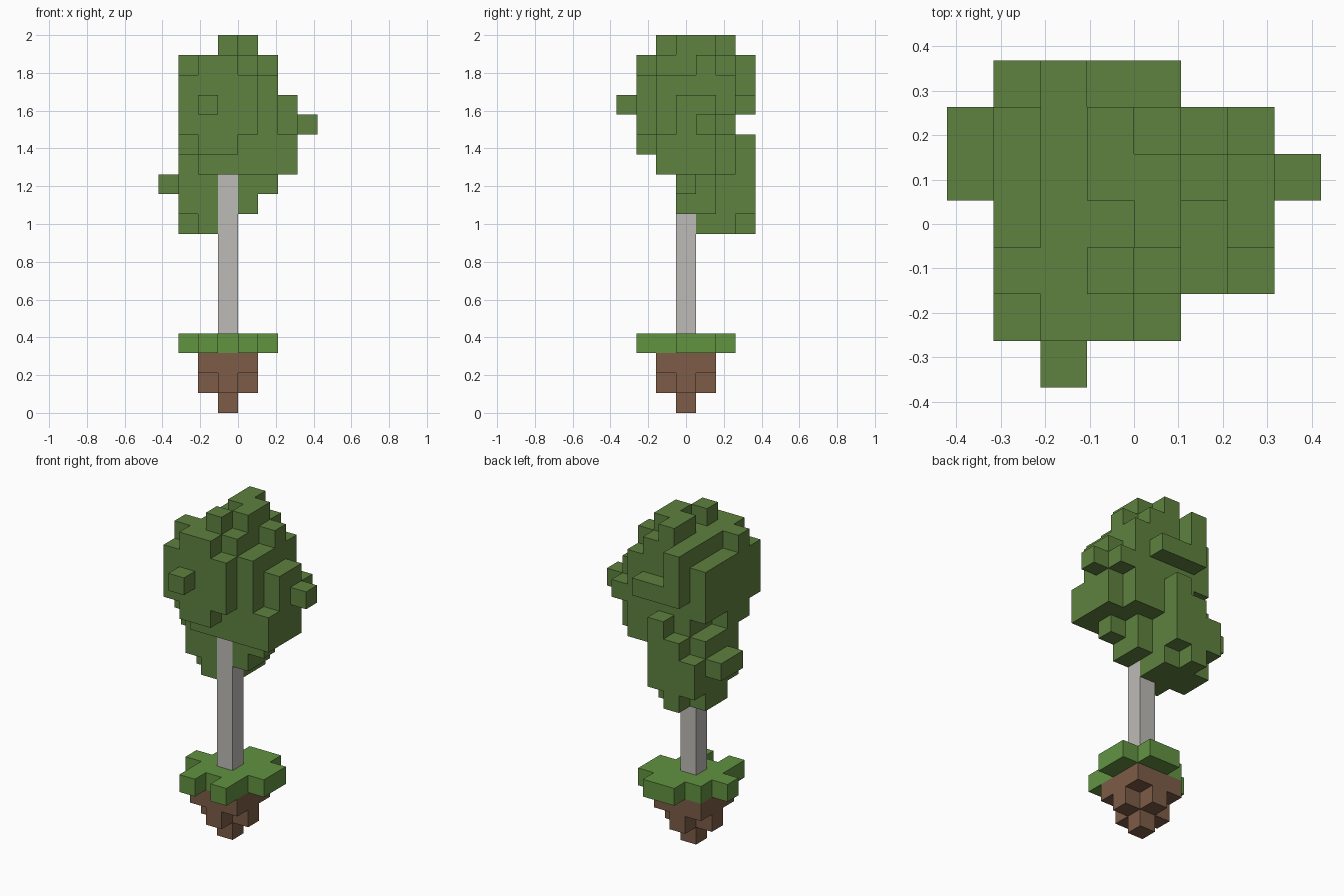
import bpy
import bmesh
from mathutils import Vector

default_cube = bpy.data.objects.get("Cube")
if default_cube:
    bpy.data.objects.remove(default_cube, do_unlink=True)

LAYERS = 19
UNIT = 2 / LAYERS
GRID_CENTRE = Vector((4, 3.5, 0))
DIRECTIONS = [Vector(d) for d in
              ((1, 0, 0), (-1, 0, 0), (0, 1, 0), (0, -1, 0), (0, 0, 1), (0, 0, -1))]


def make_material(name, colour):
    material = bpy.data.materials.new(name)
    material.use_nodes = True
    rgba = (*colour, 1)
    material.diffuse_color = rgba
    shader = material.node_tree.nodes["Principled BSDF"]
    shader.inputs["Base Color"].default_value = rgba
    shader.inputs["Roughness"].default_value = 0.9
    return material


def fill(blocks):
    """Cells covered by blocks given as inclusive x, y and z ranges."""
    cells = set()
    for x0, x1, y0, y1, z0, z1 in blocks:
        for x in range(x0, x1 + 1):
            for y in range(y0, y1 + 1):
                for z in range(z0, z1 + 1):
                    cells.add((x, y, z))
    return cells


def build_blocks(name, blocks, material):
    """Make one mesh from the outer faces of the filled cells."""
    cells = fill(blocks)
    bm = bmesh.new()
    verts = {}

    def vert(corner):
        key = tuple(round(c) for c in corner)
        if key not in verts:
            verts[key] = bm.verts.new((Vector(key) - GRID_CENTRE) * UNIT)
        return verts[key]

    for cell in cells:
        middle = Vector(cell) + Vector((0.5, 0.5, 0.5))
        for normal in DIRECTIONS:
            neighbour = tuple(round(c) for c in Vector(cell) + normal)
            if neighbour in cells:
                continue
            side = Vector((normal.y, normal.z, normal.x))
            other = normal.cross(side)
            corners = [middle + (normal + side * a + other * b) / 2
                       for a, b in ((-1, -1), (1, -1), (1, 1), (-1, 1))]
            bm.faces.new([vert(c) for c in corners])

    mesh = bpy.data.meshes.new(name)
    bm.to_mesh(mesh)
    bm.free()
    mesh.materials.append(material)
    model_part = bpy.data.objects.new(name, mesh)
    bpy.context.scene.collection.objects.link(model_part)
    return model_part


soil = make_material("brown soil", (0.205, 0.107, 0.063))
grass = make_material("bright grass green", (0.122, 0.292, 0.053))
bark = make_material("pale grey bark", (0.509, 0.497, 0.468))
leaf = make_material("leaf green", (0.114, 0.220, 0.050))

# Stepped clump of soil, widening upward
build_blocks("soil_clump", [
    (3, 3, 3, 3, 0, 2),
    (2, 4, 3, 3, 1, 1),
    (3, 3, 2, 4, 1, 1),
    (2, 4, 2, 4, 2, 2),
], soil)

# Ragged grass layer
build_blocks("grass_layer", [
    (2, 4, 2, 4, 3, 3),
    (2, 2, 1, 1, 3, 3),
    (4, 4, 1, 1, 3, 3),
    (5, 5, 3, 4, 3, 3),
    (3, 4, 5, 5, 3, 3),
    (1, 1, 3, 3, 3, 3),
], grass)

# Straight square trunk
build_blocks("trunk", [(3, 3, 3, 3, 4, 11)], bark)

# Main mass of the crown, with slabs on its sides
crown_body = [
    (2, 5, 2, 5, 12, 16),
    (2, 4, 2, 5, 17, 17),
    (5, 5, 4, 4, 17, 17),
    (2, 3, 1, 1, 13, 17),
    (4, 4, 1, 1, 14, 16),
    (1, 1, 1, 5, 14, 16),
    (1, 1, 2, 2, 17, 17),
    (1, 1, 2, 3, 13, 13),
    (1, 1, 3, 5, 12, 12),
    (2, 2, 6, 6, 15, 17),
    (3, 4, 6, 6, 15, 15),
]

# Tufts on the top and sides
crown_tufts = [
    (3, 3, 2, 2, 18, 18),
    (4, 4, 3, 4, 18, 18),
    (3, 3, 4, 5, 18, 18),
    (6, 6, 3, 4, 12, 15),
    (6, 6, 2, 2, 12, 13),
    (6, 6, 5, 5, 14, 14),
    (7, 7, 4, 4, 14, 14),
    (2, 2, 0, 0, 15, 15),
]

# Leaves hanging around and behind the trunk
crown_skirt = [
    (1, 2, 3, 5, 10, 11),
    (3, 3, 4, 5, 9, 11),
    (4, 4, 3, 4, 10, 11),
    (5, 5, 3, 3, 11, 11),
    (1, 3, 6, 6, 10, 11),
    (2, 2, 6, 6, 12, 12),
    (3, 3, 6, 6, 12, 13),
    (0, 0, 4, 5, 11, 11),
    (2, 2, 3, 6, 9, 9),
    (1, 1, 4, 5, 9, 9),
]
build_blocks("leaf_crown", crown_body + crown_tufts + crown_skirt, leaf)
